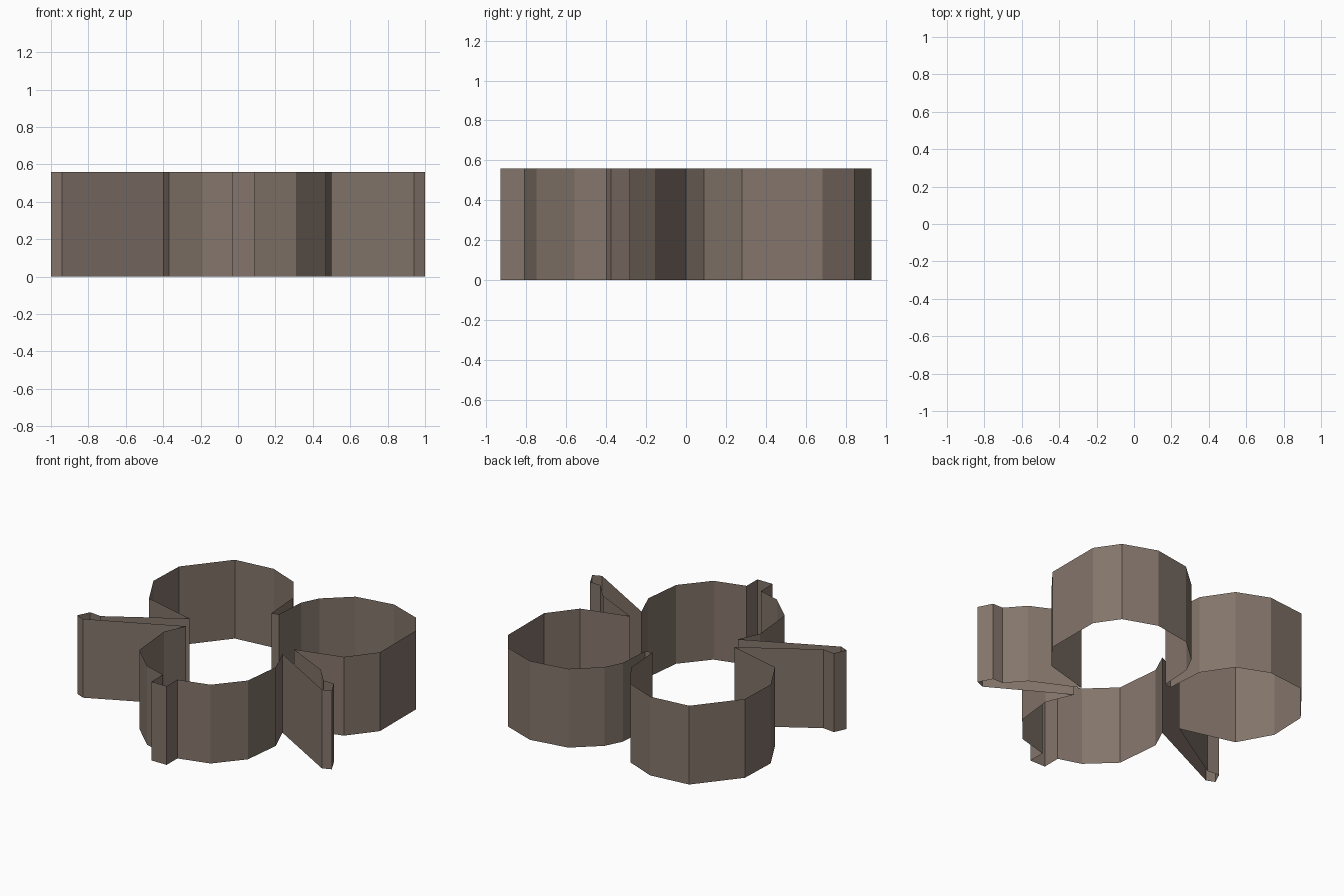
import bpy, bmesh

if "Cube" in bpy.data.objects:
    bpy.data.objects.remove(bpy.data.objects["Cube"])

HEIGHT = 0.56

# Plan outline, clockwise from above: each part is a short run of corners
left_lobe = [(-.38, 0), (-.77, .10), (-.90, .335), (-.89, .61), (-.655, .90),
             (-.37, .93), (-.15, .84), (-.015, .64), (.005, .37)]
right_lobe = [(.055, .38), (.07, .61), (.13, .73), (.305, .885), (.575, .93),
              (.81, .845), (.92, .685), (.92, .28), (.77, .09), (.44, 0)]
right_arm = [(.76, -.155), (.87, -.28), (.95, -.28), (1.0, -.375), (.94, -.40)]
front_lobe_right = [(.42, -.10), (.50, -.29), (.47, -.56), (.31, -.75), (.09, -.81)]
front_tab = [(.09, -.93), (-.03, -.93)]
front_lobe_left = [(-.03, -.80), (-.19, -.75), (-.37, -.58), (-.40, -.26), (-.33, -.11)]
left_arm = [(-.94, -.40), (-1.0, -.375), (-.96, -.29), (-.87, -.30)]

outline = (left_lobe + right_lobe + right_arm + front_lobe_right
           + front_tab + front_lobe_left + left_arm)
outline.reverse()   # counter-clockwise, so the wall faces outwards

# Single-sheet wall: the closed outline raised straight up, no top or bottom
bm = bmesh.new()
low = [bm.verts.new((x, y, 0)) for x, y in outline]
high = [bm.verts.new((x, y, HEIGHT)) for x, y in outline]
n = len(outline)
for i in range(n):
    j = (i + 1) % n
    bm.faces.new((low[i], low[j], high[j], high[i]))

mesh = bpy.data.meshes.new("trefoil_wall")
bm.to_mesh(mesh)
bm.free()

# Warm grey-brown colour
mat = bpy.data.materials.new("warm_grey_brown")
mat.diffuse_color = (0.23, 0.178, 0.147, 1)
mat.use_nodes = True
mat.node_tree.nodes["Principled BSDF"].inputs["Base Color"].default_value = mat.diffuse_color
mesh.materials.append(mat)

wall = bpy.data.objects.new("trefoil_wall", mesh)
bpy.context.collection.objects.link(wall)
